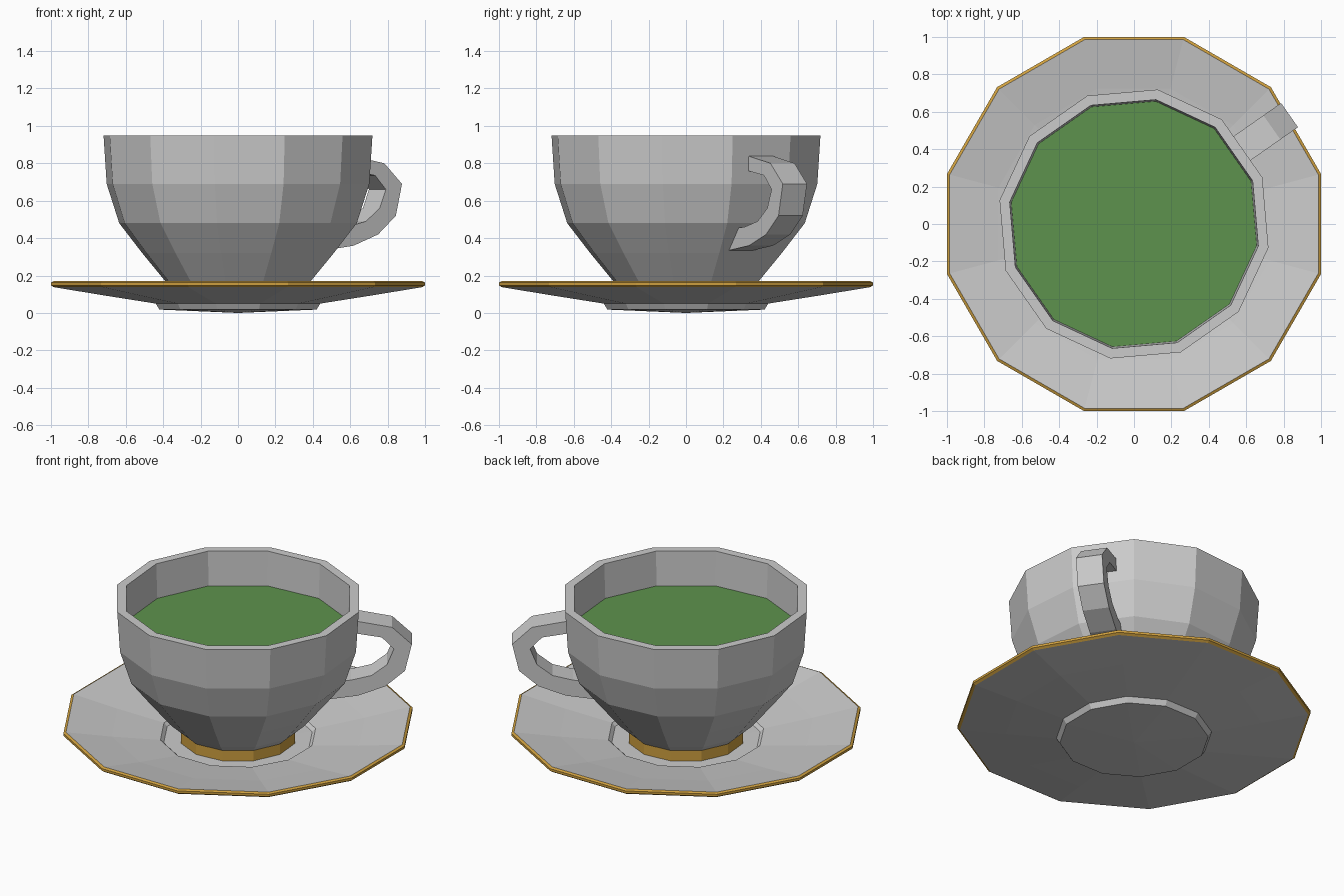
import bpy, bmesh
from math import sin, cos, radians, pi

if "Cube" in bpy.data.objects:
    bpy.data.objects.remove(bpy.data.objects["Cube"])

SIDES = 12


def material(name, color):
    m = bpy.data.materials.new(name)
    m.diffuse_color = (*color, 1)
    m.use_nodes = True
    m.node_tree.nodes["Principled BSDF"].inputs["Base Color"].default_value = m.diffuse_color
    return m


gold = material("gold", (0.62, 0.35, 0.05))
green = material("green_tea", (0.11, 0.29, 0.075))


def finish(name, bm, mat=None):
    bmesh.ops.recalc_face_normals(bm, faces=bm.faces)
    me = bpy.data.meshes.new(name)
    bm.to_mesh(me)
    bm.free()
    ob = bpy.data.objects.new(name, me)
    bpy.context.collection.objects.link(ob)
    if mat:
        me.materials.append(mat)
    return ob


def lathe(name, profile, offset, mat=None):
    """Spin (radius, z) points into a flat-faced 12-sided body; radius 0 makes a pole."""
    bm = bmesh.new()
    rings = []
    for r, z in profile:
        if r == 0:
            rings.append([bm.verts.new((0, 0, z))] * SIDES)
        else:
            angles = [radians(offset) + 2 * pi * i / SIDES for i in range(SIDES)]
            rings.append([bm.verts.new((r * cos(a), r * sin(a), z)) for a in angles])
    for a, b in zip(rings, rings[1:]):
        for i in range(SIDES):
            j = (i + 1) % SIDES
            corners = list(dict.fromkeys((a[i], a[j], b[j], b[i])))
            bm.faces.new(corners)
    return finish(name, bm, mat)


# Saucer: upper surface with a shallow well, and the underside with its foot
lathe("saucer_top", [(0, 0.06), (0.44, 0.055), (0.46, 0.075),
                     (0.75, 0.12), (1.02, 0.17)], 15)
lathe("saucer_underside", [(0, 0.0), (0.435, 0.018), (0.455, 0.05),
                           (0.75, 0.095), (1.02, 0.138)], 15)
lathe("saucer_rim", [(1.02, 0.138), (1.035, 0.148), (1.035, 0.163), (1.02, 0.17)], 15, gold)

# Cup: outer wall, flat lip, inner wall
lathe("cup_body", [(0.345, 0.125), (0.395, 0.17), (0.52, 0.32), (0.645, 0.48),
                   (0.713, 0.69), (0.73, 0.95), (0.675, 0.95), (0.665, 0.70),
                   (0.59, 0.49), (0.47, 0.33), (0.33, 0.19), (0, 0.18)], 20)
lathe("cup_foot", [(0.345, 0.125), (0.345, 0.058)], 20, gold)

# Tea
lathe("tea", [(0, 0.73), (0.668, 0.73)], 20, green)

# Handle: a flat band following an ear-shaped path
outer = [(0.69, 0.84), (0.90, 0.80), (1.015, 0.69), (0.975, 0.52),
         (0.86, 0.42), (0.70, 0.36), (0.48, 0.33)]
inner = [(0.69, 0.76), (0.84, 0.735), (0.91, 0.66), (0.87, 0.56),
         (0.78, 0.49), (0.66, 0.46), (0.54, 0.45)]
bm = bmesh.new()
sections = [[bm.verts.new((r, w, z)) for r, z, w in
             ((*o, -0.079), (*o, 0.079), (*i, 0.079), (*i, -0.079))]
            for o, i in zip(outer, inner)]
for a, b in zip(sections, sections[1:]):
    for k in range(4):
        n = (k + 1) % 4
        bm.faces.new((a[k], a[n], b[n], b[k]))
bm.faces.new(sections[0])
bm.faces.new(sections[-1])
handle = finish("handle", bm)
handle.rotation_euler.z = radians(35)
